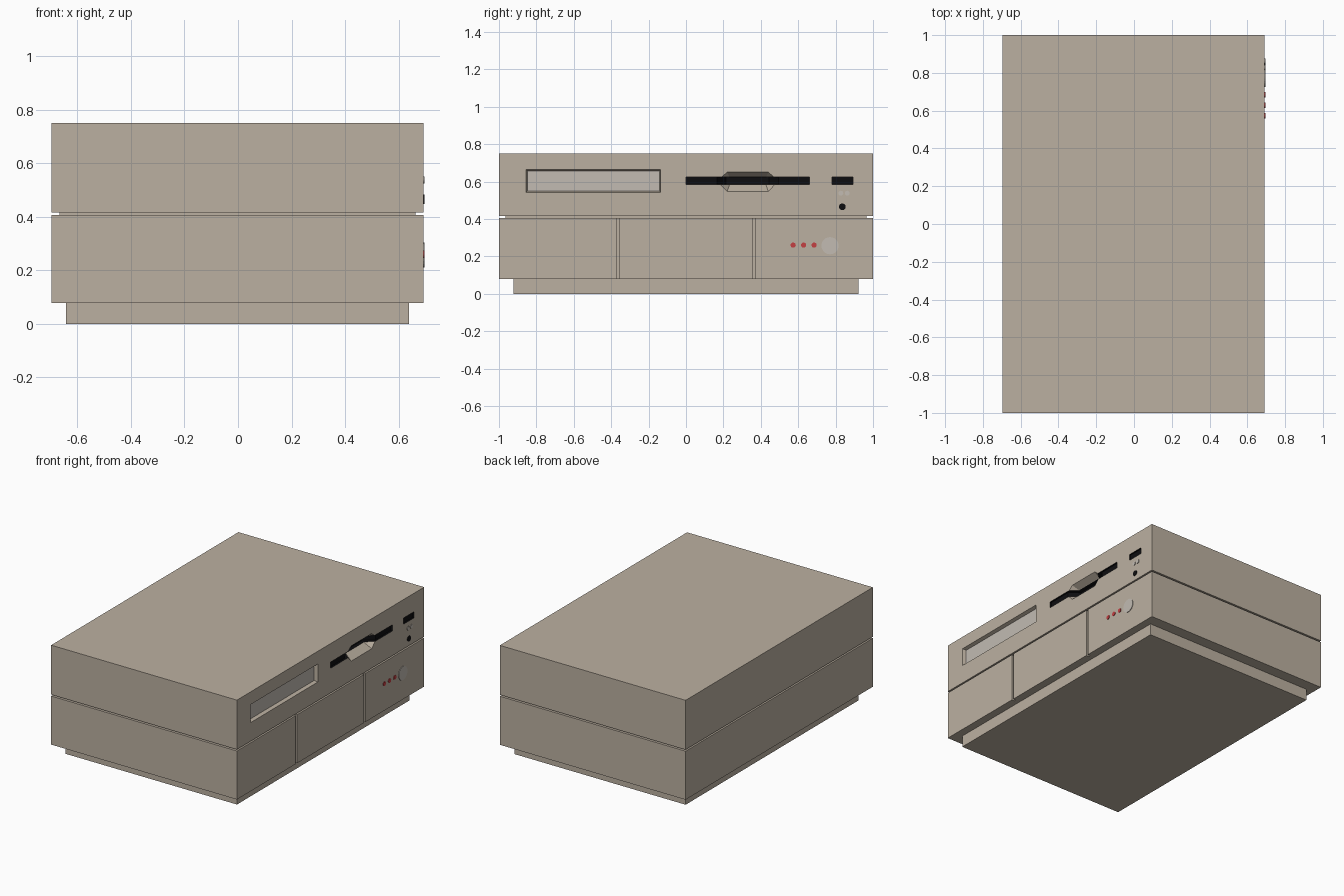
import bpy, bmesh
from math import pi
from mathutils import Matrix

if "Cube" in bpy.data.objects:
    bpy.data.objects.remove(bpy.data.objects["Cube"])

FACE = 0.692  # x of the panel that carries the controls


def material(name, rgb):
    m = bpy.data.materials.new(name)
    m.diffuse_color = (*rgb, 1)
    m.use_nodes = True
    m.node_tree.nodes["Principled BSDF"].inputs["Base Color"].default_value = m.diffuse_color
    return m


beige = material("beige", (0.50, 0.435, 0.355))
black = material("black", (0.004, 0.004, 0.005))
pale = material("pale_grey", (0.54, 0.50, 0.45))
red = material("red", (0.55, 0.05, 0.055))
SLOTS = [beige, black, pale]


def finish(name, bm, mats, index=0):
    bmesh.ops.recalc_face_normals(bm, faces=bm.faces)
    for f in bm.faces:
        f.material_index = index
    me = bpy.data.meshes.new(name)
    bm.to_mesh(me)
    bm.free()
    for m in mats:
        me.materials.append(m)
    ob = bpy.data.objects.new(name, me)
    bpy.context.collection.objects.link(ob)
    return ob


def loft(name, rings, mats, index=0):
    """Solid between two matching rings of points."""
    bm = bmesh.new()
    a, b = [[bm.verts.new(p) for p in r] for r in rings]
    n = len(a)
    bm.faces.new(a)
    bm.faces.new(b)
    for i in range(n):
        j = (i + 1) % n
        bm.faces.new((a[i], a[j], b[j], b[i]))
    return finish(name, bm, mats, index)


def box(name, x, y, z, mats=(beige,), index=0):
    ring = [(x[0], y[0]), (x[1], y[0]), (x[1], y[1]), (x[0], y[1])]
    return loft(name, [[(*p, h) for p in ring] for h in z], mats, index)


def disc(name, y, z, r, mat, out=0.004):
    bm = bmesh.new()
    bmesh.ops.create_cone(bm, cap_ends=True, segments=24, radius1=r, radius2=r, depth=0.012,
                          matrix=Matrix.Translation((FACE + out - 0.006, y, z)) @ Matrix.Rotation(pi / 2, 4, 'Y'))
    return finish(name, bm, [mat])


def cut(target, cutter):
    mod = target.modifiers.new("cut", 'BOOLEAN')
    mod.operation, mod.solver, mod.object = 'DIFFERENCE', 'EXACT', cutter
    bpy.context.view_layer.update()
    bpy.context.view_layer.objects.active = target
    bpy.ops.object.modifier_apply(modifier=mod.name)
    bpy.data.objects.remove(cutter)


# Stacked case: plinth, lower half, recessed seam, upper half
box("plinth", (-0.643, 0.638), (-0.922, 0.922), (0, 0.079))
lower = box("lower_case", (-0.697, FACE), (-1, 1), (0.078, 0.406), SLOTS)
box("seam_core", (-0.667, 0.662), (-0.965, 0.965), (0.40, 0.42))
upper = box("upper_case", (-0.697, FACE), (-1, 1), (0.416, 0.75), SLOTS)

# Vertical joints that split the lower panel in three
for s in (-1, 1):
    cut(lower, box("joint_cutter", (FACE - 0.02, 0.8), (s * 0.365 - 0.007, s * 0.365 + 0.007),
                   (0.0, 0.5), SLOTS))

# Drive bay window with sloping frame, then its pale panel
def bay_ring(x, d):
    y0, y1, z0, z1 = -0.855 + d, -0.135 - d, 0.542 + d, 0.664 - d
    return [(x, y0, z0), (x, y1, z0), (x, y1, z1), (x, y0, z1)]


cut(upper, loft("bay_cutter", [bay_ring(FACE + 0.01, -0.003), bay_ring(FACE - 0.025, 0.008)], SLOTS))
box("bay_panel", (FACE - 0.035, FACE - 0.023), (-0.848, -0.142), (0.549, 0.657), [pale])

# Finger pocket narrowing inward to the disk slot
outer = [(0.165, 0.604), (0.22, 0.65), (0.44, 0.65), (0.495, 0.604), (0.44, 0.547), (0.22, 0.547)]
inner = [(0.215, 0.604), (0.235, 0.618), (0.425, 0.618), (0.445, 0.604), (0.425, 0.59), (0.235, 0.59)]
cut(upper, loft("pocket_cutter", [[(FACE + 0.0005, *p) for p in outer],
                                  [(FACE - 0.06, *p) for p in inner]], SLOTS))

# Black disk slot that dips back behind the pocket
d1, d2 = FACE - 0.012, FACE - 0.075
slot = [(0.75, 0), (d1, 0), (d1, 0.165), (d2, 0.215), (d2, 0.445), (d1, 0.495), (d1, 0.66), (0.75, 0.66)]
cut(upper, loft("slot_cutter", [[(*p, z) for p in slot] for z in (0.583, 0.625)], SLOTS, 1))

# Black eject button recess
cut(upper, box("eject_cutter", (FACE - 0.01, 0.75), (0.78, 0.892), (0.583, 0.625), SLOTS, 1))

# Round controls and lights
disc("headphone_socket", 0.836, 0.465, 0.018, black)
for i, y in enumerate((0.828, 0.862)):
    disc(f"drive_light_{i + 1}", y, 0.538, 0.013, pale)
for i in range(3):
    disc(f"status_light_{i + 1}", 0.573 + 0.056 * i, 0.26, 0.014, red)
disc("power_button", 0.77, 0.257, 0.046, pale)
